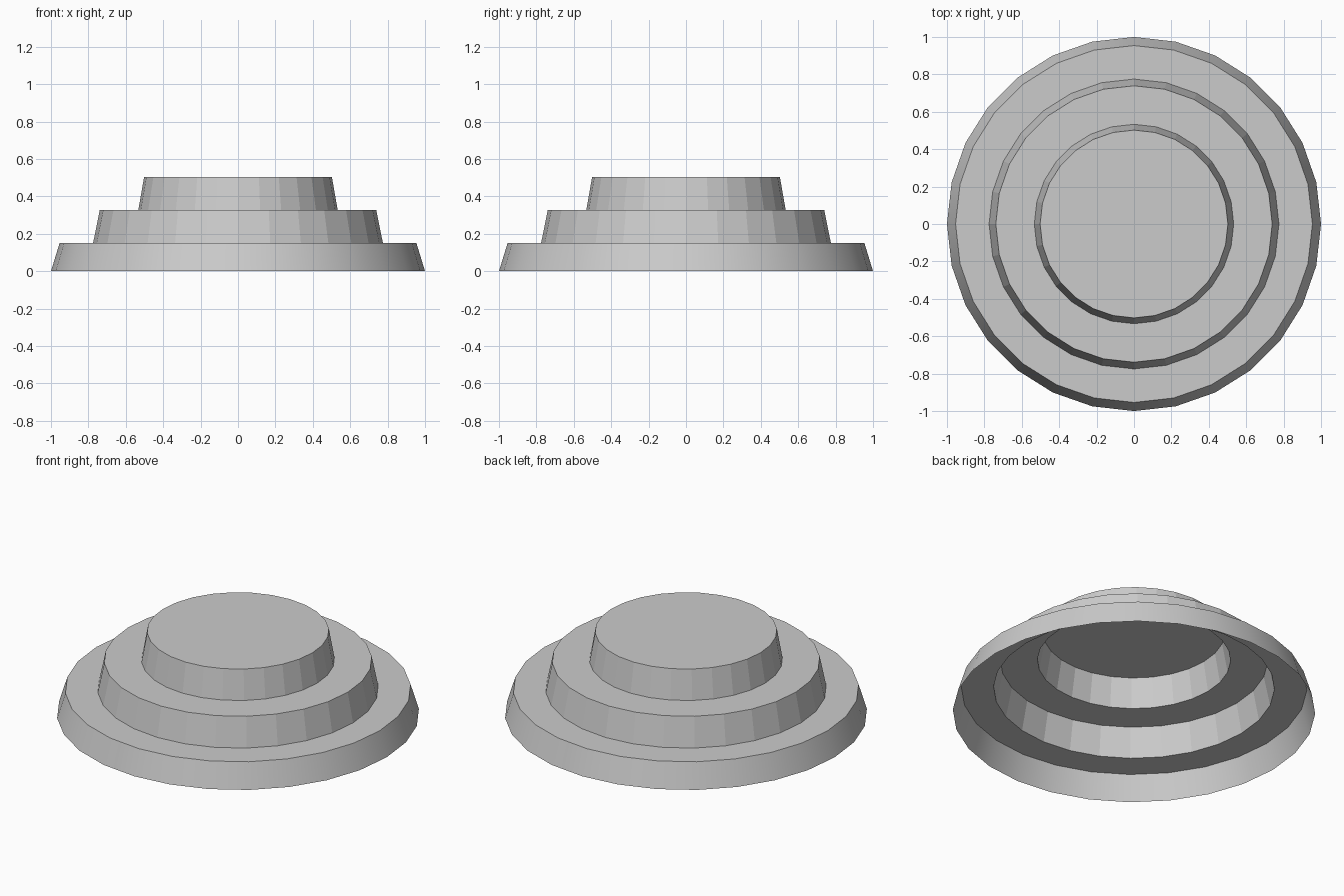
import bpy, bmesh
from math import cos, sin, tau

if "Cube" in bpy.data.objects:
    bpy.data.objects.remove(bpy.data.objects["Cube"])

SIDES = 28
# Half profile of the open-bottomed shell: (radius, height)
PROFILE = [(1.0, 0.0), (0.954, 0.15), (0.775, 0.15), (0.739, 0.327),
           (0.533, 0.327), (0.502, 0.504)]


def ring(bm, r, z):
    return [bm.verts.new((r * cos(tau * i / SIDES), r * sin(tau * i / SIDES), z))
            for i in range(SIDES)]


bm = bmesh.new()
rings = [ring(bm, r, z) for r, z in PROFILE]

# Tapered walls and flat treads; only the lowest wall is smooth shaded
for level, (low, high) in enumerate(zip(rings, rings[1:])):
    for i in range(SIDES):
        j = (i + 1) % SIDES
        face = bm.faces.new((low[i], low[j], high[j], high[i]))
        face.smooth = level == 0

# Flat top
bm.faces.new(rings[-1])

# Crisp step edges
for edge in bm.edges:
    a, b = edge.verts
    if abs(a.co.z - b.co.z) < 1e-5:
        edge.smooth = False

mesh = bpy.data.meshes.new("stepped_dome")
bm.to_mesh(mesh)
bm.free()
bpy.context.collection.objects.link(bpy.data.objects.new("stepped_dome", mesh))
